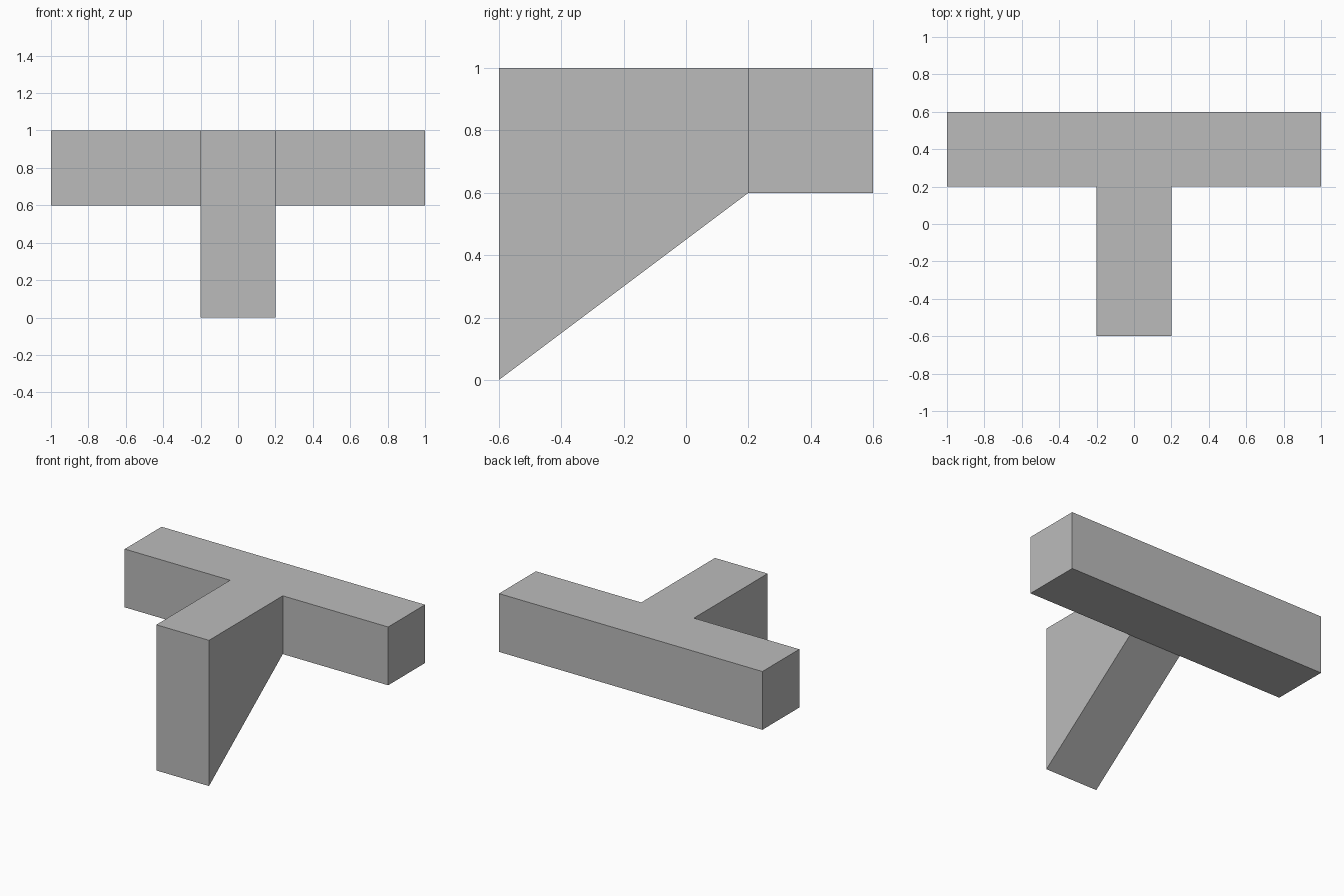
import bpy
import bmesh

cube = bpy.data.objects.get("Cube")
if cube:
    bpy.data.objects.remove(cube, do_unlink=True)

# Plain grey material
grey = bpy.data.materials.new("plain_grey")
grey.use_nodes = True
colour = (0.5, 0.5, 0.5, 1)
grey.diffuse_color = colour
grey.node_tree.nodes["Principled BSDF"].inputs["Base Color"].default_value = colour

# T-shaped plan: right half outline, mirrored for the left half
BOTTOM, TOP, FRONT, INNER = 0.6, 1.0, -0.6, 0.2
half = [(0.2, FRONT), (0.2, INNER), (1, INNER), (1, 0.6)]
outline = half + [(-x, y) for x, y in reversed(half)]

bm = bmesh.new()
plan = bm.faces.new([bm.verts.new((x, y, BOTTOM)) for x, y in outline])

# Raise the plan into a solid T
raised = bmesh.ops.extrude_face_region(bm, geom=[plan], use_keep_orig=True)["geom"]
bmesh.ops.translate(bm, vec=(0, 0, TOP - BOTTOM),
                    verts=[g for g in raised if isinstance(g, bmesh.types.BMVert)])

# Separate the underside of the stem from the crossbar, then slope it to the ground
inner = [v for v in plan.verts if abs(v.co.x) < 0.5 and abs(v.co.y - INNER) < 0.01]
bmesh.utils.face_split(plan, inner[0], inner[1])
for v in bm.verts:
    if v.co.y < FRONT + 0.01 and v.co.z < BOTTOM + 0.01:
        v.co.z = 0

bmesh.ops.recalc_face_normals(bm, faces=bm.faces)
mesh = bpy.data.meshes.new("crossbar_with_wedge_stem")
bm.to_mesh(mesh)
bm.free()
mesh.materials.append(grey)
body = bpy.data.objects.new("crossbar_with_wedge_stem", mesh)
bpy.context.collection.objects.link(body)
